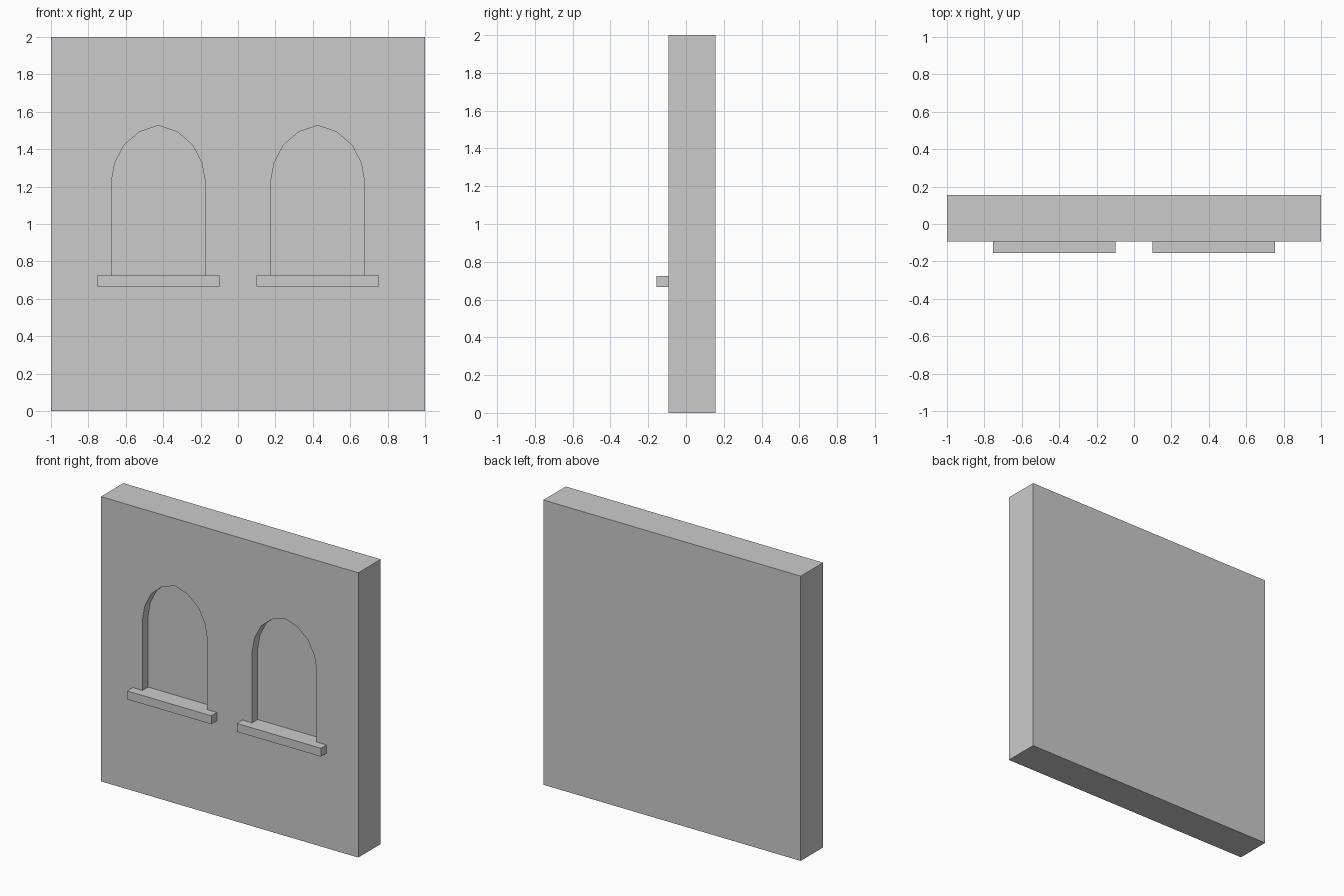
import bpy, bmesh

if "Cube" in bpy.data.objects:
    bpy.data.objects.remove(bpy.data.objects["Cube"])

stone = bpy.data.materials.new("light grey stone")
stone.diffuse_color = (0.6, 0.6, 0.6, 1)
stone.use_nodes = True
stone.node_tree.nodes["Principled BSDF"].inputs["Base Color"].default_value = stone.diffuse_color

FRONT, BACK = -0.093, 0.155      # wall faces in y
SILL_FRONT, RECESS = -0.155, -0.031
SILL_TOP, SILL_BOTTOM = 0.725, 0.666
WINDOW_X = 0.426


def prism(name, profile, y0, y1):
    """Extrude an x-z outline from y0 to y1."""
    bm = bmesh.new()
    face = bm.faces.new([bm.verts.new((x, y0, z)) for x, z in profile])
    ext = bmesh.ops.extrude_face_region(bm, geom=[face])
    moved = [v for v in ext["geom"] if isinstance(v, bmesh.types.BMVert)]
    bmesh.ops.translate(bm, verts=moved, vec=(0, y1 - y0, 0))
    bmesh.ops.recalc_face_normals(bm, faces=bm.faces)
    mesh = bpy.data.meshes.new(name)
    bm.to_mesh(mesh)
    bm.free()
    mesh.materials.append(stone)
    obj = bpy.data.objects.new(name, mesh)
    bpy.context.collection.objects.link(obj)
    return obj


def rect(x0, x1, z0, z1):
    return [(x0, z0), (x1, z0), (x1, z1), (x0, z1)]


# Wall slab
wall = prism("wall", rect(-1, 1, 0, 2), FRONT, BACK)

# Half outline of the arched window, from sill to just below the apex
half = [(0.251, SILL_TOP), (0.251, 1.225), (0.233, 1.326),
        (0.183, 1.422), (0.102, 1.492)]
arch = half + [(0, 1.527)] + [(-x, z) for x, z in reversed(half)]

for side, cx in (("left", -WINDOW_X), ("right", WINDOW_X)):
    # Blind window recess cut into the wall
    cutter = prism(side + "_window_cutter", [(cx + x, z) for x, z in arch], -0.3, RECESS)
    cutter.hide_render = True
    cut = wall.modifiers.new(side + "_window", "BOOLEAN")
    cut.operation = "DIFFERENCE"
    cut.solver = "EXACT"
    cut.object = cutter
    bpy.context.view_layer.objects.active = wall
    bpy.ops.object.modifier_apply(modifier=cut.name)
    bpy.data.objects.remove(cutter)

    # Projecting sill
    prism(side + "_sill", rect(cx - 0.327, cx + 0.327, SILL_BOTTOM, SILL_TOP),
          SILL_FRONT, FRONT)
